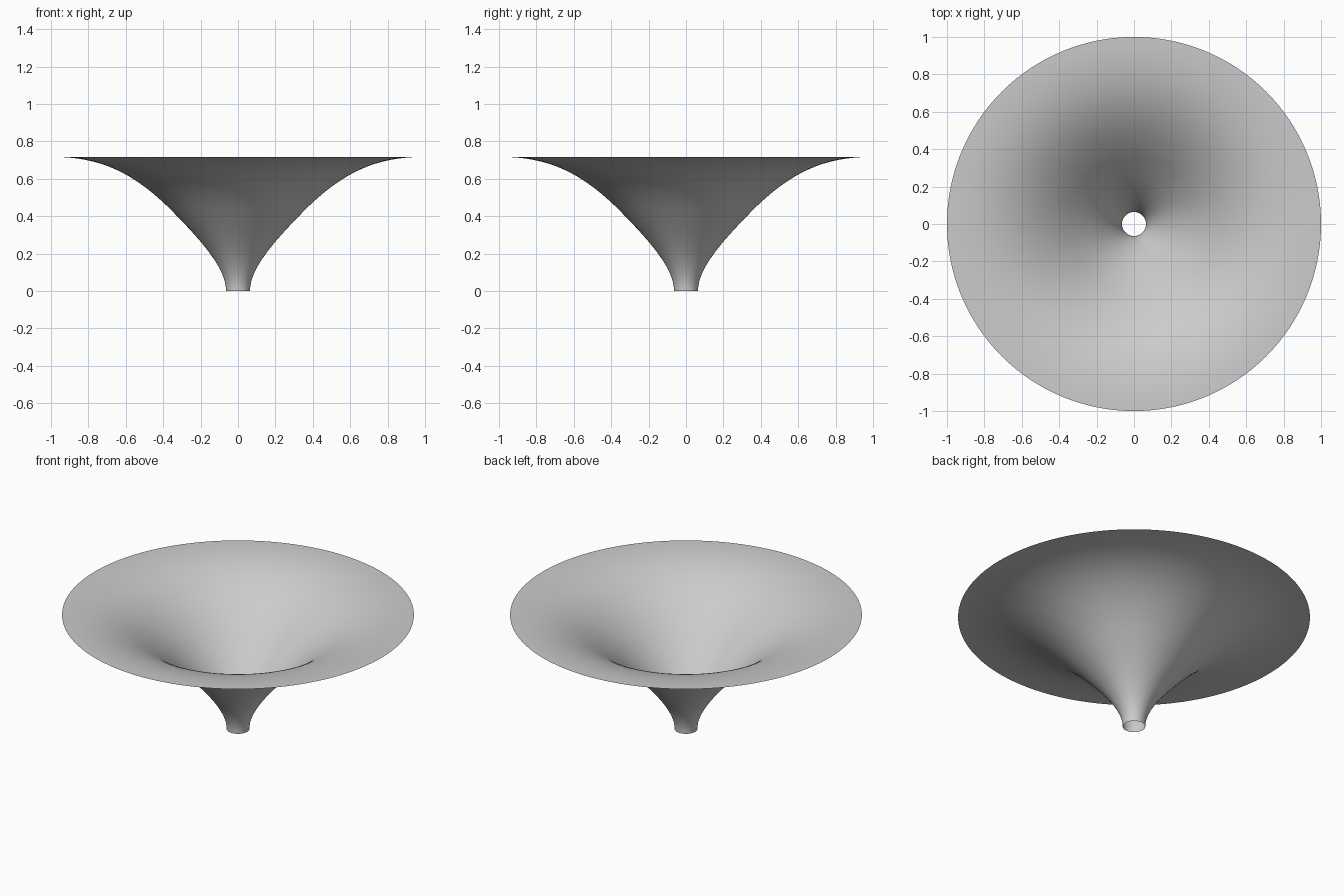
import bpy
import bmesh
import math
from mathutils import Vector
from mathutils.geometry import interpolate_bezier

cube = bpy.data.objects.get("Cube")
if cube:
    bpy.data.objects.remove(cube, do_unlink=True)

# Single plain grey surface colour
grey = bpy.data.materials.new("grey")
grey.use_nodes = True
colour = (0.6, 0.6, 0.6, 1)
grey.diffuse_color = colour
grey.node_tree.nodes["Principled BSDF"].inputs["Base Color"].default_value = colour


def bezier(points, steps):
    return interpolate_bezier(*[Vector((r, 0, z)) for r, z in points], steps)


# Profile: steep throat, then a flare that levels out at the rim
throat = bezier([(0.064, 0), (0.064, 0.12), (0.19, 0.265), (0.38, 0.455)], 24)
flare = bezier([(0.38, 0.455), (0.58, 0.645), (0.75, 0.717), (1, 0.717)], 24)
profile = throat + flare[1:]

# Revolve the profile into an open funnel
bm = bmesh.new()
verts = [bm.verts.new(p) for p in profile]
edges = [bm.edges.new(pair) for pair in zip(verts, verts[1:])]
bmesh.ops.spin(bm, geom=verts + edges, cent=(0, 0, 0), axis=(0, 0, 1),
               angle=math.tau, steps=128, use_merge=True)
bmesh.ops.remove_doubles(bm, verts=bm.verts, dist=0.0001)
bmesh.ops.recalc_face_normals(bm, faces=bm.faces)

# The upper side of the sheet is the front side
if sum(f.normal.z for f in bm.faces) < 0:
    bmesh.ops.reverse_faces(bm, faces=bm.faces)
for face in bm.faces:
    face.smooth = True

mesh = bpy.data.meshes.new("funnel")
bm.to_mesh(mesh)
bm.free()
mesh.materials.append(grey)
funnel = bpy.data.objects.new("funnel", mesh)
bpy.context.collection.objects.link(funnel)
